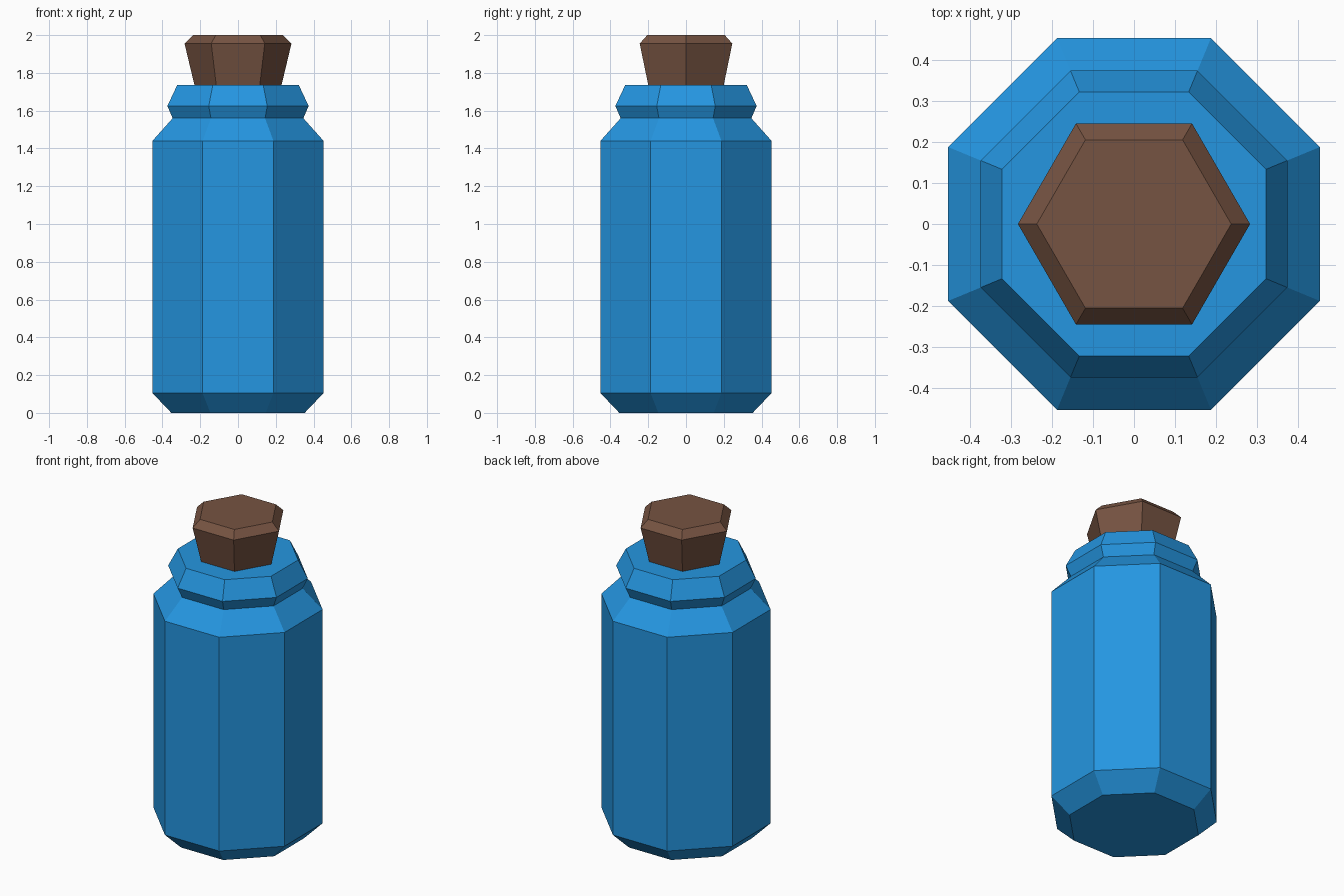
import bpy, bmesh, math

if "Cube" in bpy.data.objects:
    bpy.data.objects.remove(bpy.data.objects["Cube"])


def material(name, color):
    m = bpy.data.materials.new(name)
    m.diffuse_color = (*color, 1)
    m.use_nodes = True
    m.node_tree.nodes["Principled BSDF"].inputs["Base Color"].default_value = m.diffuse_color
    return m


def lathe(name, sides, start, profile, mat):
    """Low-poly solid of stacked rings; profile is (corner radius, height)."""
    bm = bmesh.new()
    rings = []
    for r, z in profile:
        ring = []
        for i in range(sides):
            a = start + 2 * math.pi * i / sides
            ring.append(bm.verts.new((r * math.cos(a), r * math.sin(a), z)))
        rings.append(ring)
    for lo, hi in zip(rings, rings[1:]):
        for i in range(sides):
            j = (i + 1) % sides
            bm.faces.new((lo[i], lo[j], hi[j], hi[i]))
    bm.faces.new(rings[0][::-1])
    bm.faces.new(rings[-1])
    bmesh.ops.recalc_face_normals(bm, faces=bm.faces)
    me = bpy.data.meshes.new(name)
    bm.to_mesh(me)
    bm.free()
    me.materials.append(mat)
    ob = bpy.data.objects.new(name, me)
    bpy.context.collection.objects.link(ob)
    return ob


blue = material("blue glass", (0.018, 0.305, 0.753))
brown = material("brown cork", (0.181, 0.087, 0.054))

# Octagonal bottle with chamfered base, shoulder and flared lip (half widths across flats)
k = 1 / math.cos(math.pi / 8)
bottle = [(0.353, 0), (0.453, 0.105), (0.453, 1.44),
          (0.346, 1.56), (0.374, 1.625), (0.322, 1.735)]
lathe("bottle", 8, math.pi / 8, [(w * k, z) for w, z in bottle], blue)

# Hexagonal tapered stopper with chamfered top, seated slightly into the lip
lathe("stopper", 6, 0, [(0.228, 1.725), (0.283, 1.955), (0.237, 2.0)], brown)
